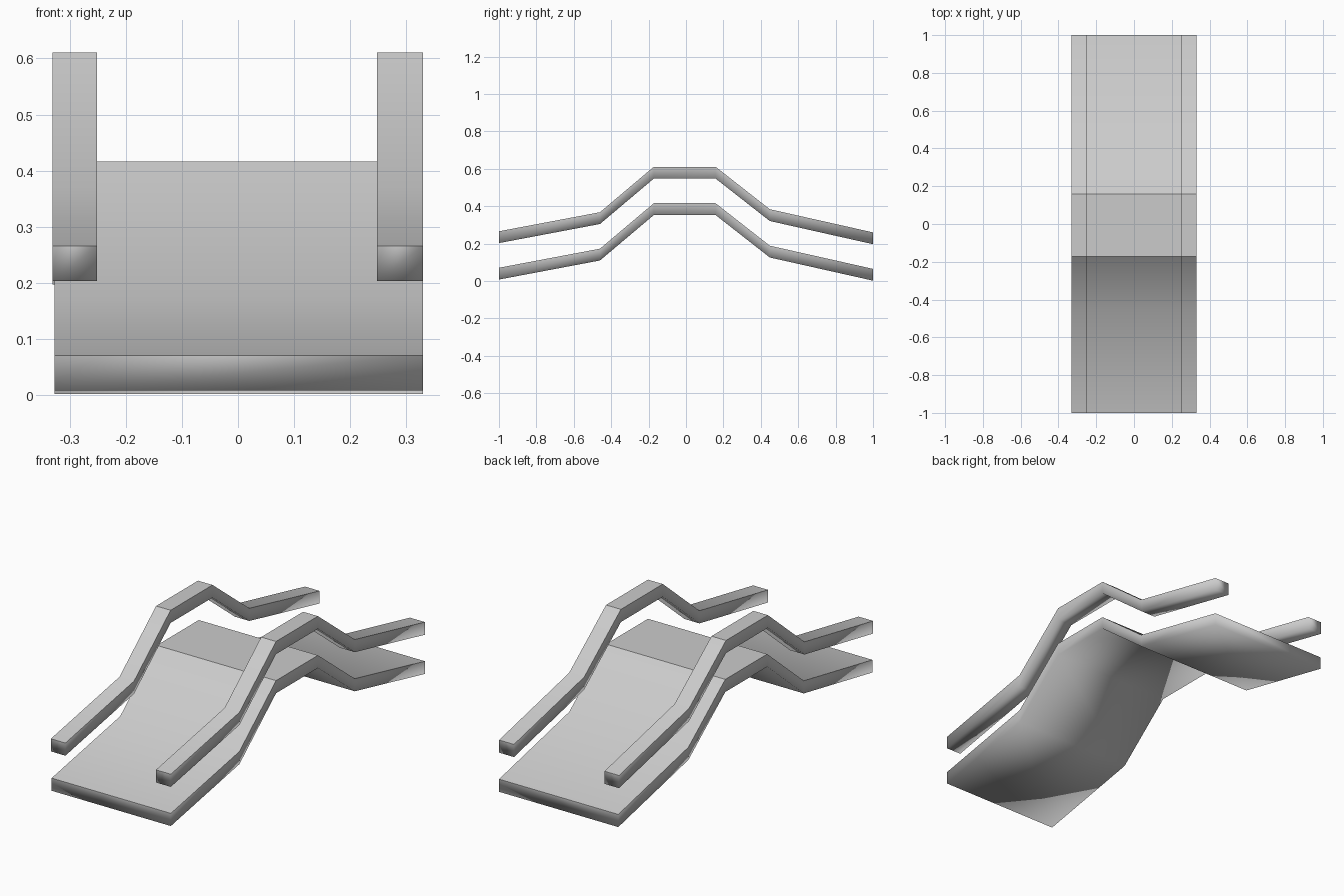
import bpy
import bmesh
import math

cube = bpy.data.objects.get("Cube")
if cube:
    bpy.data.objects.remove(cube, do_unlink=True)

grey = bpy.data.materials.new("light_grey")
grey.use_nodes = True
colour = (0.6, 0.6, 0.6, 1)
grey.diffuse_color = colour
grey.node_tree.nodes["Principled BSDF"].inputs["Base Color"].default_value = colour

# Top line of the walkway as (y, z), front to back
PATH = [(-1, 0.071), (-0.46, 0.173), (-0.172, 0.416),
        (0.158, 0.416), (0.448, 0.189), (1, 0.065)]
DECK_THICKNESS = 0.063
RAIL_RISE = 0.195


def arched_strip(name, x_min, x_max, rise):
    """Sweep a rectangular section along the path, with vertical ends."""
    bm = bmesh.new()
    rings = []
    for y, z in PATH:
        top = z + rise
        low = max(top - DECK_THICKNESS, 0)
        section = [(x_min, low), (x_max, low), (x_max, top), (x_min, top)]
        rings.append([bm.verts.new((x, y, h)) for x, h in section])
    for a, b in zip(rings, rings[1:]):
        for i in range(4):
            j = (i + 1) % 4
            bm.faces.new((a[i], a[j], b[j], b[i]))
    bm.faces.new(rings[0])
    bm.faces.new(rings[-1])
    bmesh.ops.recalc_face_normals(bm, faces=bm.faces)

    # Crisp upper rim and crest folds, soft lower rim and corners
    for face in bm.faces:
        face.smooth = True
    for edge in bm.edges:
        tops = [f.normal.z > 0.5 for f in edge.link_faces]
        fold = edge.calc_face_angle(0) > math.radians(30)
        along_x = abs(edge.verts[0].co.x - edge.verts[1].co.x) > 0.01
        inner = abs(edge.verts[0].co.y) < 0.9
        edge.smooth = not (any(tops) != all(tops) or (fold and along_x and inner))

    mesh = bpy.data.meshes.new(name)
    bm.to_mesh(mesh)
    bm.free()
    mesh.materials.append(grey)
    obj = bpy.data.objects.new(name, mesh)
    bpy.context.collection.objects.link(obj)
    return obj


# Walkway and its two floating handrails
arched_strip("bridge_deck", -0.327, 0.33, 0)
arched_strip("right_handrail", -0.331, -0.251, RAIL_RISE)
arched_strip("left_handrail", 0.248, 0.33, RAIL_RISE)
